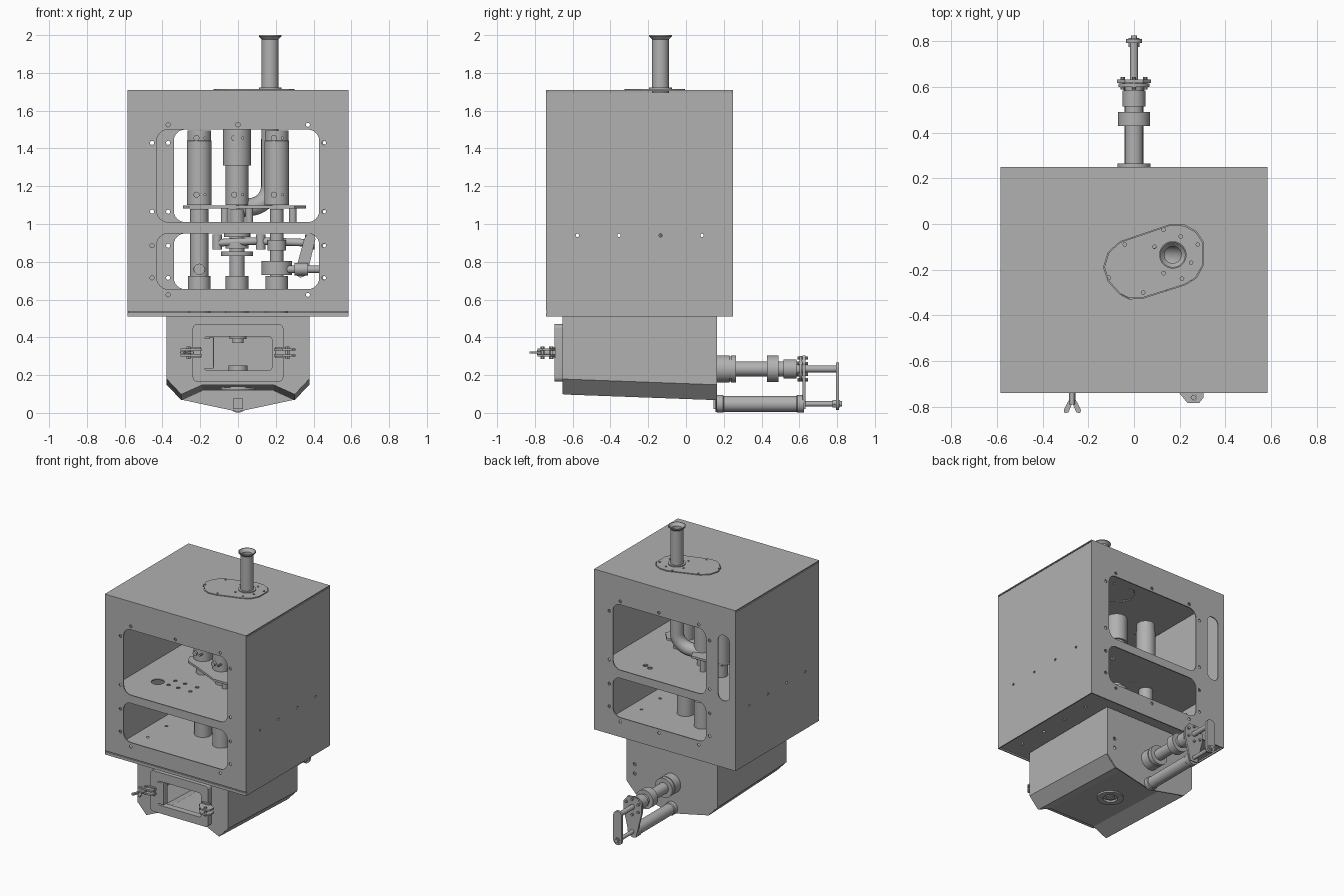
import bpy, bmesh, math
from mathutils import Vector, Matrix

if "Cube" in bpy.data.objects:
    bpy.data.objects.remove(bpy.data.objects["Cube"])

COL = bpy.context.scene.collection
X, Y, Z = Vector((1, 0, 0)), Vector((0, 1, 0)), Vector((0, 0, 1))
BASIS = {'xz': Matrix(((1, 0, 0), (0, 0, -1), (0, 1, 0))),
         'yz': Matrix(((0, 0, 1), (1, 0, 0), (0, 1, 0))),
         'xy': Matrix.Identity(3)}
STEEL = bpy.data.materials.new("dark_steel")
STEEL.diffuse_color = (.44, .44, .44, 1)
STEEL.use_nodes = True
STEEL.node_tree.nodes["Principled BSDF"].inputs["Base Color"].default_value = STEEL.diffuse_color


def add(name, data):
    ob = bpy.data.objects.new(name, data)
    COL.objects.link(ob)
    return ob


def from_bm(name, bm):
    bmesh.ops.recalc_face_normals(bm, faces=bm.faces)
    me = bpy.data.meshes.new(name)
    bm.to_mesh(me)
    bm.free()
    return add(name, me)


def box(name, lo, hi):
    bm = bmesh.new()
    bmesh.ops.create_cube(bm, size=1)
    for v in bm.verts:
        v.co = Vector([lo[i] + (v.co[i] + .5) * (hi[i] - lo[i]) for i in range(3)])
    return from_bm(name, bm)


def lathe(name, profile, origin, axis=Z, seg=32):
    """Revolve (radius, height) points about an axis."""
    bm = bmesh.new()
    vs = [bm.verts.new((r, 0, h)) for r, h in profile]
    edges = [bm.edges.new(p) for p in zip(vs, vs[1:])]
    bmesh.ops.spin(bm, geom=vs + edges, cent=(0, 0, 0), axis=(0, 0, 1),
                   angle=math.tau, steps=seg)
    bmesh.ops.remove_doubles(bm, verts=bm.verts, dist=1e-5)
    rot = Z.rotation_difference(Vector(axis)).to_matrix().to_4x4()
    bm.transform(Matrix.Translation(origin) @ rot)
    return from_bm(name, bm)


def cyl(name, a, b, r, seg=32):
    a, d = Vector(a), Vector(b) - Vector(a)
    h = d.length
    return lathe(name, [(0, 0), (r, 0), (r, h), (0, h)], a, d.normalized(), seg)


def bake(name, cu, mat=None):
    """Turn curve data into a mesh object."""
    tmp = add("tmp", cu)
    dg = bpy.context.evaluated_depsgraph_get()
    me = bpy.data.meshes.new_from_object(tmp.evaluated_get(dg))
    bpy.data.objects.remove(tmp)
    if mat:
        me.transform(mat)
    return add(name, me)


def panel(name, plane, offset, outline, holes=(), t=.008):
    """Flat sheet with holes; offset is its centre along the plane normal."""
    cu = bpy.data.curves.new(name, 'CURVE')
    cu.dimensions, cu.fill_mode, cu.extrude = '2D', 'BOTH', t / 2
    for loop in [outline, *holes]:
        sp = cu.splines.new('POLY')
        sp.points.add(len(loop) - 1)
        for p, (u, v) in zip(sp.points, loop):
            p.co = (u, v, 0, 1)
        sp.use_cyclic_u = True
    shift = {'xz': Y, 'yz': X, 'xy': Z}[plane] * offset
    return bake(name, cu, Matrix.Translation(shift) @ BASIS[plane].to_4x4())


def pipe(name, pts, r):
    cu = bpy.data.curves.new(name, 'CURVE')
    cu.dimensions, cu.bevel_depth, cu.bevel_resolution = '3D', r, 6
    sp = cu.splines.new('POLY')
    sp.points.add(len(pts) - 1)
    for p, c in zip(sp.points, pts):
        p.co = (*c, 1)
    return bake(name, cu)


def rect(u0, v0, u1, v1, r=0, n=6):
    if not r:
        return [(u0, v0), (u1, v0), (u1, v1), (u0, v1)]
    out = []
    for k, (cu, cv) in enumerate([(u1 - r, v1 - r), (u0 + r, v1 - r), (u0 + r, v0 + r), (u1 - r, v0 + r)]):
        out += [(cu + r * math.cos((k + i / n) * math.pi / 2),
                 cv + r * math.sin((k + i / n) * math.pi / 2)) for i in range(n + 1)]
    return out


def circ(u, v, r, n=12):
    return [(u + r * math.cos(math.tau * i / n), v + r * math.sin(math.tau * i / n)) for i in range(n)]


# --- cabinet shell with a seam above the bottom lip ---
W, F, B, Z0, Z1, T = .585, -.74, .25, .51, 1.71, .008
bolts = [circ(0, 1.525, .011)] + [circ(s * x, z, .011) for s in (-1, 1) for x, z in
         ((.37, 1.525), (.455, 1.43), (.455, 1.065), (.455, .885), (.455, .715), (.37, .625))]
panel("cabinet_front", 'xz', F + T / 2, rect(-W, Z0 + .028, W, Z1),
      [rect(-.43, 1.01, .43, 1.5, .06), rect(-.43, .655, .43, .95, .06)] + bolts)
box("front_lip", (-W, F, Z0), (W, F + T, Z0 + .021))
back_bolts = [circ(x, z, .011) for x in (-.37, .46) for z in (1.43, 1.065, .885, .715)]
back_bolts += [circ(x, z, .011) for x in (-.28, .05, .37) for z in (1.525, .625)]
panel("cabinet_back", 'xz', B - T / 2, rect(-W, Z0, W, Z1),
      [rect(-.34, 1.01, .43, 1.5, .06), rect(-.34, .655, .43, .95, .06),
       rect(-.535, 1.01, -.44, 1.5, .045)] + back_bolts)
for s, n in ((-1, "left"), (1, "right")):
    panel("cabinet_side_" + n, 'yz', s * (W - T / 2), rect(F + T, Z0, B - T, Z1 - .014),
          [circ(y, .94, .009) for y in (-.575, -.355, -.135, .085)])

# --- roof, chimney cover, chimney and elbow ---
cover = [(-.13, -.19), (-.11, -.25), (-.06, -.305), (-.02, -.325), (.04, -.322), (.22, -.265),
         (.27, -.235), (.30, -.18), (.30, -.08), (.27, -.035), (.22, -.008), (.16, -.005),
         (-.06, -.08), (-.11, -.125)]
gap = [(.085 + (x - .085) * 1.016, -.165 + (y + .165) * 1.02) for x, y in cover]
panel("roof", 'xy', Z1 - T / 2, rect(-W, F, W, B), [gap])
cover_holes = [circ(x, y, .008, 10) for x, y in
               ((-.11, -.235), (.04, -.3), (.21, -.24), (.28, -.09), (.13, -.025), (-.04, -.09),
                (.09, -.1), (.13, -.215), (.25, -.17), (.205, -.055))]
panel("chimney_cover", 'xy', Z1, cover, [circ(.17, -.135, .044, 32)] + cover_holes, .01)
lathe("chimney", [(.037, -.3), (.045, -.3), (.045, .268), (.06, .283), (.06, .29), (.055, .29), (.037, .268), (.037, -.3)],
      (.17, -.135, Z1))
lathe("chimney_ring", [(.045, 0), (.06, 0), (.06, .012), (.045, .012)], (.17, -.135, Z1))
arc = [(.17, -.135, 1.45)]
for i in range(10):
    a = i / 9 * math.pi / 2
    arc.append((.06 + .11 * math.cos(a), -.16 + .025 * math.cos(a), 1.2 - .11 * math.sin(a)))
pipe("chimney_elbow", arc + [(0, -.17, 1.08)], .048)

# --- shelves ---
panel("middle_shelf", 'xy', .985, rect(-W + T, F + T, W - T, B - T),
      [circ(-.37, -.42, .045, 24)] + [circ(x, y, .014) for x in (-.28, -.2, -.1) for y in (-.42, -.34)]
      + [circ(.3, .05, .018), circ(.25, .07, .018)])
rim = [circ(s * .48, y, .011) for s in (-1, 1) for y in (-.6, -.38, -.16, .06)]
panel("cabinet_floor", 'xy', .525, rect(-W + T, F + T, W - T, B - T), rim)

# --- drive columns: motor above, shaft below ---
straight = [(0, 0), (.066, 0), (.066, .34), (.063, .342), (.063, .395), (0, .395)]
stepped = [(0, 0), (.06, 0), (.06, .21), (.074, .21), (.074, .4), (0, .4)]
motors = [(-.205, -.12, straight), (-.005, -.19, stepped), (.205, -.29, straight)]
for x, y, prof in motors:
    lathe("motor", prof, (x, y, 1.1))
    cyl("shaft_base", (x, y, .525), (x, y, .725), .06)
    for z in (1.155, 1.455):
        cyl("motor_screw", (x - .015, y - .08, z), (x - .015, y - .05, z), .016, 16)
        cyl("motor_terminal", (x + .03, y - .085, z), (x + .03, y - .04, z), .008, 10)
panel("motor_plate", 'xy', 1.09, [(-.29, -.16), (-.25, -.07), (.0, -.06), (.06, -.2), (.3, -.2),
      (.36, -.27), (.3, -.36), (.05, -.36), (-.14, -.27), (-.26, -.22)], t=.016)
for n, (x, y, _), r in zip(("left", "center", "right"), motors, (.048, .04, .035)):
    cyl(n + "_shaft", (x, y, .7), (x, y, 1.08), r)
cyl("left_shaft_port", (-.205, -.185, .76), (-.205, -.12, .76), .03, 20)
for z, r, h in ((.83, .085, .025), (.87, .06, .03), (.93, .07, .02)):
    cyl("center_collar", (-.005, -.19, z), (-.005, -.19, z + h), r)
cyl("right_collar", (.205, -.29, .86), (.205, -.29, .915), .05)
cyl("right_bearing", (.205, -.29, .73), (.205, -.29, .805), .08)
for x, y in ((-.07, -.1), (.06, -.24), (.29, -.3)):
    cyl("plate_post", (x, y, .98), (x, y, 1.09), .02, 16)

# --- shaft linkage and crank ---
pipe("link_rod", [(-.12, -.2, .9), (.1, -.25, .91), (.39, -.3, .9)], .02)
for x, y in ((-.11, -.2), (.12, -.255), (.38, -.3)):
    cyl("link_joint", (x, y, .865), (x, y, .945), .025, 16)
panel("crank_lever", 'xz', -.31, [(.3, .735), (.33, .715), (.365, .73), (.41, .92), (.4, .945), (.365, .945), (.35, .92)], t=.03)
cyl("crank_axle", (.26, -.33, .76), (.43, -.33, .76), .02, 16)
cyl("crank_hub", (.3, -.33, .76), (.37, -.33, .76), .033, 20)

# --- lower hopper: bent skin, front and back plates ---
skin = [(-.375, .515), (-.375, .18), (-.3, .1), (-.19, .15), (.19, .15), (.3, .1), (.375, .18), (.375, .515)]
hf, hb, drop = -.655, .165, .03
bm = bmesh.new()
for y0, y1 in ((hf + .006, hb - .006),):
    for (xa, za), (xb, zb) in zip(skin, skin[1:]):
        da, db = (drop if za < .5 else 0), (drop if zb < .5 else 0)
        bm.faces.new([bm.verts.new(c) for c in ((xa, y0, za), (xb, y0, zb), (xb, y1, zb - db), (xa, y1, za - da))])
bmesh.ops.remove_doubles(bm, verts=bm.verts, dist=1e-5)
hopper = from_bm("hopper_skin", bm)
mod = hopper.modifiers.new("sheet", 'SOLIDIFY')
mod.thickness, mod.offset = .005, 0
door = rect(-.18, .225, .18, .405, .02)
panel("hopper_front", 'xz', hf + .004, skin, [door])
panel("hopper_back", 'xz', hb - .004, [(-.375, .515), (-.375, .15), (-.3, .07), (0, .006), (.3, .07), (.375, .15), (.375, .515)],
      [circ(.31, z, .012) for z in (.22, .29)])
panel("door_frame", 'xz', -.675, rect(-.24, .165, .24, .47, .025), [door], .04)
lathe("outlet_nozzle", [(.05, -.02), (.09, -.02), (.09, .03), (.05, .03), (.05, -.02)], (0, -.25, .14))
cyl("outlet_plug", (0, -.25, .125), (0, -.25, .14), .03)
lathe("inner_feed", [(0, 0), (.03, 0), (.03, .02), (.045, .02), (.045, .15), (0, .15)], (0, -.2, .37))
cyl("inner_outlet", (0, -.25, .14), (0, -.25, .25), .05)
box("push_mount", (-.027, hb - .02, .02), (.027, hb - .005, .075))

# --- door latches: lugs, pins and a wing bolt ---
for s, tip in ((-1, -.738), (1, -.785)):
    for z in (.298, .33):
        panel("latch_lug", 'xy', z + .006, [(s * u, max(v, tip)) for u, v in
              ((.19, -.69), (.19, -.73), (.235, -.785), (.285, -.785), (.305, -.76), (.305, -.72), (.25, -.69))],
              [circ(s * .262, -.76, .012)] if s > 0 else [], .012)
    cyl("latch_pin", (s * .262, tip + .025, .285), (s * .262, tip + .025, .352), .011, 12)
    box("latch_mount", (s * .225 - .03, -.71, .29), (s * .225 + .03, -.69, .35))
box("hinge_leaf", (-.18, -.694, .235), (-.13, -.65, .395))
cyl("hinge_barrel", (-.14, -.682, .24), (-.14, -.682, .4), .013, 16)
cyl("wing_bolt", (-.27, -.70, .32), (-.27, -.79, .32), .014, 12)
for s in (-1, 1):
    panel("wing", 'xy', .32, [(-.27 + s * u, v) for u, v in
          ((0, -.765), (.012, -.765), (.038, -.815), (.034, -.828), (.018, -.826), (0, -.785))], t=.012)

# --- rear sampling arm: stepped tube over a push cylinder ---
lathe("arm_tube", [(0, 0), (.072, 0), (.072, .065), (.066, .065), (.066, .073), (.072, .073), (.072, .1), (.04, .1),
      (.04, .265), (.07, .265), (.07, .325), (.04, .325), (.04, .35), (.05, .35), (.05, .42), (.04, .42),
      (.04, .435), (.068, .435), (.068, .45), (0, .45)], (0, hb, .233), Y)
for i in range(6):
    a = math.tau * (i + .5) / 6
    x, z = .057 * math.cos(a), .233 + .057 * math.sin(a)
    cyl("flange_bolt", (x, .59, z), (x, .645, z), .009, 10)
cyl("arm_rod", (0, .6, .233), (0, .81, .233), .018, 20)
lathe("push_cylinder", [(0, 0), (.047, 0), (.047, .03), (.042, .035), (.042, .42), (.047, .425), (.047, .46), (0, .46)],
      (0, hb, .048), Y)
cyl("push_rod", (0, .6, .048), (0, .825, .048), .014, 16)
cyl("push_rod_nut", (0, .775, .048), (0, .815, .048), .024, 6)
panel("arm_bracket", 'xz', .625, [(-.03, .02), (.03, .02), (.075, .2), (.075, .26), (.04, .305),
      (-.04, .305), (-.075, .26), (-.075, .2)], t=.014)
panel("end_link", 'xz', .802, rect(-.035, .015, .035, .268, .034), t=.018)

# --- material; smooth round parts, keep edges sharp, hopper skin stays flat ---
for ob in COL.objects:
    ob.data.materials.clear()
    ob.data.materials.append(STEEL)
    ob.select_set(ob != hopper)
bpy.context.view_layer.objects.active = bpy.data.objects["roof"]
bpy.ops.object.shade_smooth_by_angle(angle=math.radians(30))
